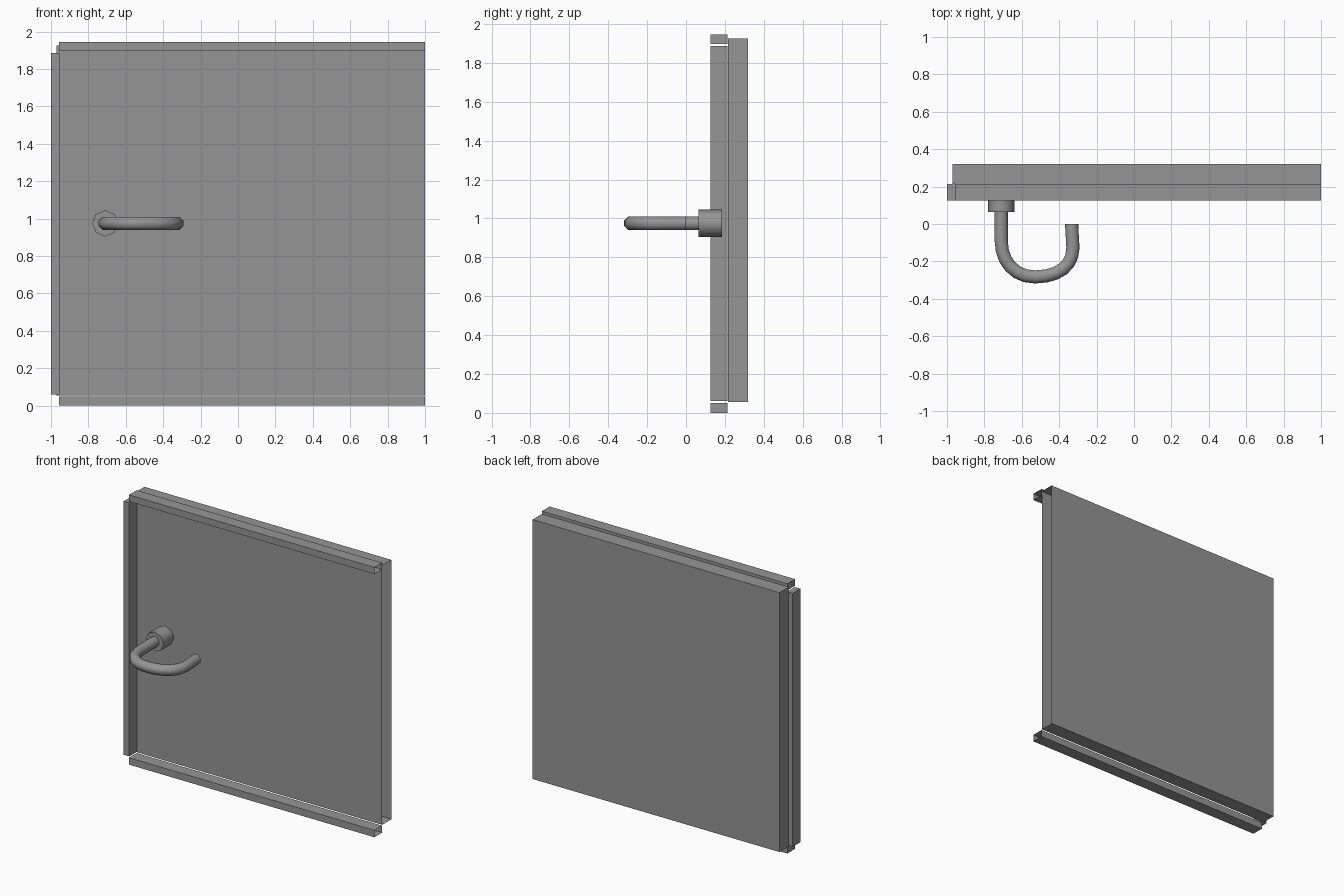
import bpy, bmesh, math
from mathutils import Vector
from mathutils.geometry import interpolate_bezier

if "Cube" in bpy.data.objects:
    bpy.data.objects.remove(bpy.data.objects["Cube"])

grey = bpy.data.materials.new("mid_grey")
grey.diffuse_color = (0.305, 0.3, 0.3, 1)
grey.use_nodes = True
grey.node_tree.nodes["Principled BSDF"].inputs["Base Color"].default_value = grey.diffuse_color


def finish(name, bm, smooth=False):
    bmesh.ops.recalc_face_normals(bm, faces=bm.faces)
    me = bpy.data.meshes.new(name)
    bm.to_mesh(me)
    bm.free()
    me.materials.append(grey)
    ob = bpy.data.objects.new(name, me)
    bpy.context.collection.objects.link(ob)
    if smooth:
        bpy.ops.object.select_all(action='DESELECT')
        ob.select_set(True)
        bpy.context.view_layer.objects.active = ob
        bpy.ops.object.shade_smooth_by_angle(angle=math.radians(50))
    return ob


def box(name, lo, hi, open_right=False):
    bm = bmesh.new()
    bmesh.ops.create_cube(bm, size=1)
    for v in bm.verts:
        v.co = [l + (c + 0.5) * (h - l) for c, l, h in zip(v.co, lo, hi)]
    bmesh.ops.recalc_face_normals(bm, faces=bm.faces)
    if open_right:
        ends = [f for f in bm.faces if f.normal.x > 0.9]
        bmesh.ops.delete(bm, geom=ends, context='FACES_ONLY')
    return finish(name, bm)


# Door panel and rails, open at the right-hand end
box("door_panel", (-0.97, 0.215, 0.055), (1, 0.32, 1.925), True)
box("bottom_rail", (-0.957, 0.125, 0), (1, 0.213, 0.05), True)
box("top_rail", (-0.957, 0.125, 1.897), (1, 0.213, 1.945), True)
box("left_stile", (-1, 0.125, 0.06), (-0.955, 0.213, 1.887))


def tube(name, path, radius, sides, z, turn):
    """Sweep a regular polygon along a path lying flat at height z."""
    bm = bmesh.new()
    rings = []
    for i, p in enumerate(path):
        t = (path[min(i + 1, len(path) - 1)] - path[max(i - 1, 0)]).normalized()
        side = Vector((-t.y, t.x, 0))
        ring = []
        for k in range(sides):
            a = 2 * math.pi * (k + turn) / sides
            off = side * math.cos(a) * radius
            ring.append(bm.verts.new((p.x + off.x, p.y + off.y,
                                      z + math.sin(a) * radius)))
        rings.append(ring)
    for a, b in zip(rings, rings[1:]):
        for k in range(sides):
            n = (k + 1) % sides
            bm.faces.new((a[k], a[n], b[n], b[k]))
    bm.faces.new(rings[0])
    bm.faces.new(rings[-1])
    return finish(name, bm, True)


# Round handle mount
Z = 0.975
tube("handle_mount", [Vector((-0.71, 0.185, 0)), Vector((-0.71, 0.065, 0))],
     0.07, 8, Z, 0)

# Hooked handle: straight shank, then a bend back towards the door
knots = [  # point, incoming handle, outgoing handle
    ((-0.71, 0.08), None, (-0.71, 0.02)),
    ((-0.71, -0.09), (-0.71, -0.03), (-0.71, -0.20)),
    ((-0.53, -0.283), (-0.64, -0.283), (-0.40, -0.283)),
    ((-0.327, -0.13), (-0.327, -0.22), (-0.327, -0.09)),
    ((-0.333, 0.0), (-0.333, -0.04), None),
]
path = []
for (p, _, h1), (q, h2, _) in zip(knots, knots[1:]):
    pts = interpolate_bezier(*[Vector((*c, 0)) for c in (p, h1, h2, q)], 7)
    path += pts if not path else pts[1:]
tube("handle_hook", path, 0.038, 8, Z, 0.5)
